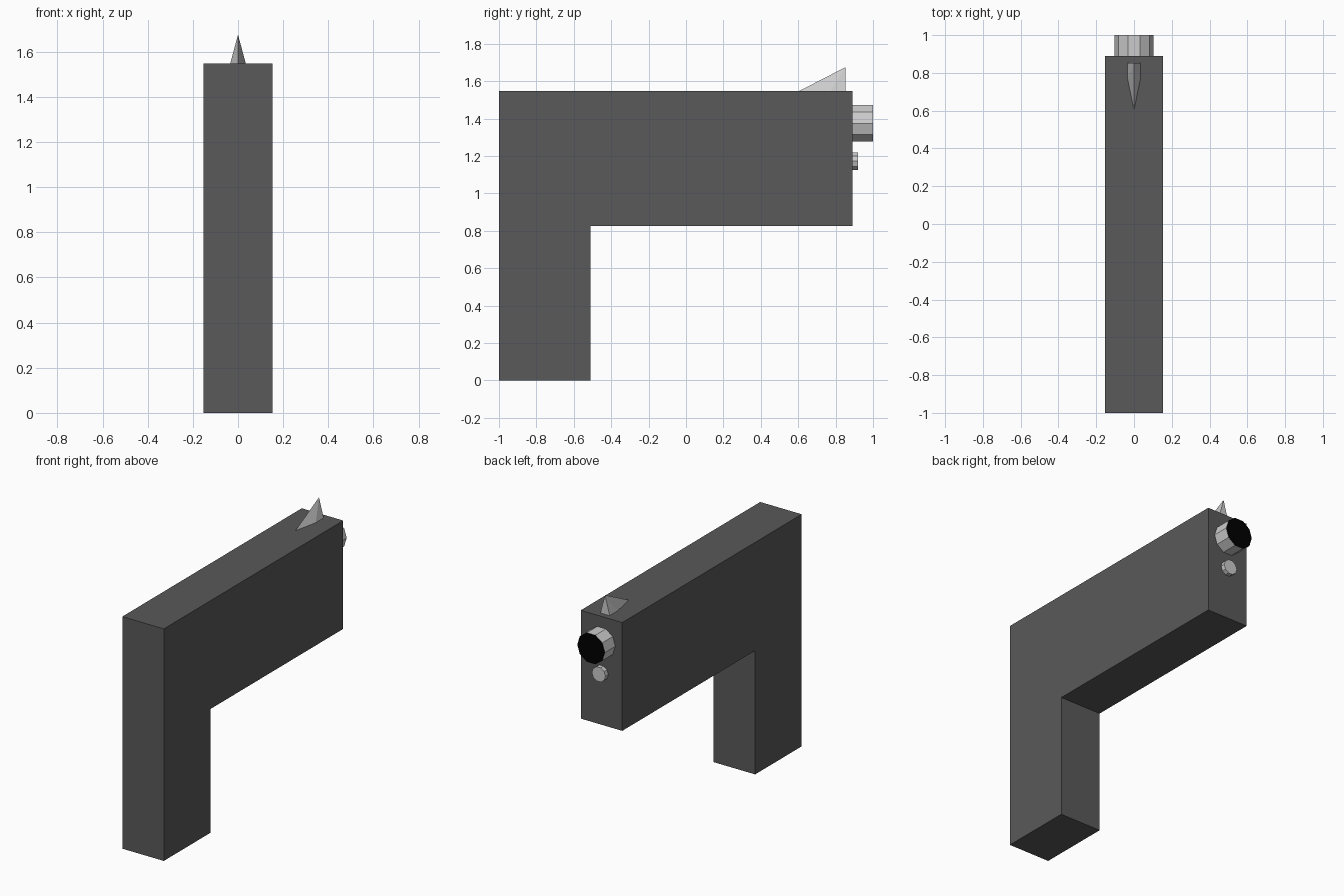
import bpy, bmesh, math
from mathutils import Matrix

if "Cube" in bpy.data.objects:
    bpy.data.objects.remove(bpy.data.objects["Cube"])


def material(name, v):
    m = bpy.data.materials.new(name)
    m.diffuse_color = (v, v, v, 1)
    m.use_nodes = True
    m.node_tree.nodes["Principled BSDF"].inputs["Base Color"].default_value = m.diffuse_color
    return m


def finish(name, bm, mats=()):
    bmesh.ops.recalc_face_normals(bm, faces=bm.faces)
    me = bpy.data.meshes.new(name)
    bm.to_mesh(me)
    bm.free()
    for m in mats:
        me.materials.append(m)
    ob = bpy.data.objects.new(name, me)
    bpy.context.collection.objects.link(ob)
    return ob


def disc(name, z, radius, y0, y1, mats=(), dark_end=False):
    # Ten-sided cylinder along y, with corners on the horizontal axis
    bm = bmesh.new()
    rot = Matrix.Rotation(-math.pi / 2, 4, 'X')
    bmesh.ops.create_cone(bm, cap_ends=True, segments=10, radius1=radius, radius2=radius,
                          depth=y1 - y0,
                          matrix=Matrix.Translation((0, (y0 + y1) / 2, z)) @ rot @ Matrix.Rotation(math.pi / 2, 4, 'Z'))
    bm.normal_update()
    if dark_end:
        for f in bm.faces:
            if f.normal.y > 0.9:
                f.material_index = 1
    return finish(name, bm, mats)


dark = material("dark_grey", 0.1)
grey = material("light_grey", 0.8)
black = material("black", 0.0)

# Body: L-shaped side profile extruded across x
W = 0.153
profile = [(-1, 0), (-0.51, 0), (-0.51, 0.825), (0.89, 0.825), (0.89, 1.547), (-1, 1.547)]
bm = bmesh.new()
face = bm.faces.new([bm.verts.new((-W, y, z)) for y, z in profile])
ext = bmesh.ops.extrude_face_region(bm, geom=[face])
bmesh.ops.translate(bm, vec=(2 * W, 0, 0),
                    verts=[v for v in ext["geom"] if isinstance(v, bmesh.types.BMVert)])
finish("body", bm, [dark])

# Muzzle with black opening, and the small rod end beneath it
disc("muzzle", 1.375, 0.102, 0.88, 1.0, [grey, black], dark_end=True)
disc("rod_end", 1.172, 0.05, 0.88, 0.92, [grey])

# Sight: wedge rising to a point above its back edge
bm = bmesh.new()
base = [bm.verts.new((x, y, 1.545)) for x, y in
        [(0, 0.60), (0.035, 0.77), (0.035, 0.853), (-0.035, 0.853), (-0.035, 0.77)]]
tip = bm.verts.new((0, 0.853, 1.675))
bm.faces.new(base)
for a, b in zip(base, base[1:] + base[:1]):
    bm.faces.new((a, b, tip))
finish("sight", bm, [grey])
